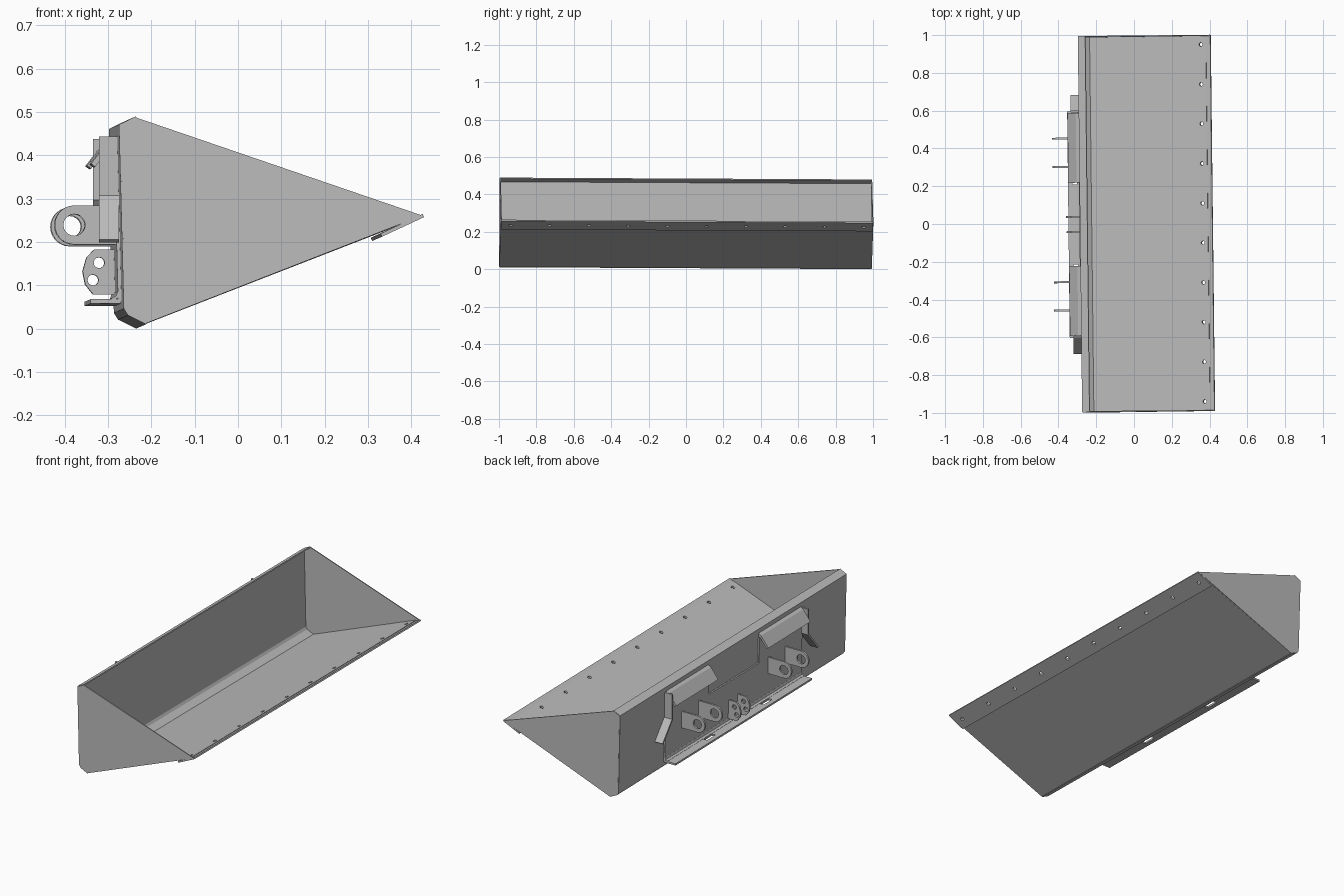
import bpy, bmesh, math
from mathutils import Matrix, Vector

if "Cube" in bpy.data.objects:
    bpy.data.objects.remove(bpy.data.objects["Cube"])

steel = bpy.data.materials.new("grey_steel")
steel.diffuse_color = (0.5, 0.5, 0.5, 1)
steel.use_nodes = True
steel.node_tree.nodes["Principled BSDF"].inputs["Base Color"].default_value = steel.diffuse_color

# Slight resting tilt shared by every part
POSE = (Matrix.Translation((0, 0, 0.002)) @ Matrix.Rotation(0.0115, 4, 'Z')
        @ Matrix.Rotation(-0.005, 4, 'X'))


def frame(origin, u, v):
    """Matrix placing a flat outline's u and v axes in space."""
    u, v = Vector(u).normalized(), Vector(v).normalized()
    m = Matrix((u, v, u.cross(v))).transposed().to_4x4()
    m.translation = origin
    return m


def circle(cx, cy, r, n=16):
    return [(cx + r * math.cos(2 * math.pi * i / n),
             cy + r * math.sin(2 * math.pi * i / n)) for i in range(n)]


def rect(u0, u1, v0, v1):
    return [(u0, v0), (u1, v0), (u1, v1), (u0, v1)]


def finish(name, mesh):
    mesh.transform(POSE)
    mesh.materials.clear()
    mesh.materials.append(steel)
    obj = bpy.data.objects.new(name, mesh)
    bpy.context.collection.objects.link(obj)
    return obj


def plate(name, outline, thick, matrix, holes=()):
    """Flat plate with holes, cut from a filled curve."""
    cu = bpy.data.curves.new(name + "_outline", 'CURVE')
    cu.dimensions, cu.fill_mode, cu.extrude = '2D', 'BOTH', thick / 2
    for loop in [outline, *holes]:
        sp = cu.splines.new('POLY')
        sp.points.add(len(loop) - 1)
        for p, (u, v) in zip(sp.points, loop):
            p.co = (u, v, 0, 1)
        sp.use_cyclic_u = True
    tmp = bpy.data.objects.new(name + "_outline", cu)
    bpy.context.collection.objects.link(tmp)
    bpy.context.view_layer.update()
    dg = bpy.context.evaluated_depsgraph_get()
    mesh = bpy.data.meshes.new_from_object(tmp.evaluated_get(dg))
    bpy.data.objects.remove(tmp)
    bm = bmesh.new()
    bm.from_mesh(mesh)
    bmesh.ops.remove_doubles(bm, verts=bm.verts, dist=1e-5)
    bmesh.ops.recalc_face_normals(bm, faces=bm.faces)
    bm.to_mesh(mesh)
    bm.free()
    for f in mesh.polygons:
        f.use_smooth = False
    mesh.transform(matrix)
    return finish(name, mesh)


def folded(name, path, sweep, thick):
    """Bent sheet: a path swept along a vector and thickened."""
    bm = bmesh.new()
    a = [bm.verts.new(p) for p in path]
    b = [bm.verts.new(Vector(p) + Vector(sweep)) for p in path]
    for i in range(len(path) - 1):
        bm.faces.new((a[i], a[i + 1], b[i + 1], b[i]))
    mesh = bpy.data.meshes.new(name)
    bm.to_mesh(mesh)
    bm.free()
    obj = finish(name, mesh)
    mod = obj.modifiers.new("thickness", 'SOLIDIFY')
    mod.thickness, mod.offset, mod.use_even_offset = thick, 0, True
    return obj


def side(y):
    return frame((0, y, 0), (1, 0, 0), (0, 0, 1))


# Bucket back with top flange and lower bend
back = [(-0.246, 0.480), (-0.283, 0.462), (-0.272, 0.040), (-0.263, 0.026), (-0.222, 0.006)]
folded("bucket_back", [(x, -0.995, z) for x, z in back], (0, 1.99, 0), 0.006)

# End plates
for tag, y in (("front", -0.993), ("rear", 0.993)):
    plate(tag + "_end_plate", back + [(0.414, 0.254)], 0.006, side(y))

# Floor and bolted cutting edge with matching holes
slope = math.atan2(0.248, 0.638)
along = Vector((math.cos(slope), 0, math.sin(slope)))
up = Vector((-math.sin(slope), 0, math.cos(slope)))
start = Vector((-0.222, 0, 0.006))
bolt_y = [-0.945 + 0.21 * i for i in range(10)]
plate("bucket_floor", rect(0, 0.66, -0.99, 0.99), 0.005,
      frame(start + up * 0.0025, along, (0, 1, 0)),
      [circle(0.63, y, 0.01, 12) for y in bolt_y])
plate("cutting_edge", rect(0, 0.107, -0.995, 0.995), 0.008,
      frame(start + along * 0.578 - up * 0.007, along + up * 0.065, (0, 1, 0)),
      [circle(0.052, y, 0.01, 12) for y in bolt_y])

# U-shaped mounting plate on the back
u_shape = [(-0.6, 0.058), (0.6, 0.058), (0.6, 0.43), (0.22, 0.43),
           (0.22, 0.28), (-0.22, 0.28), (-0.22, 0.43), (-0.6, 0.43)]
plate("mounting_plate", u_shape, 0.008, frame((-0.278, 0, 0), (0, 1, 0), (-0.026, 0, 1)))

# Lower shelf with two latch slots, and its bend
plate("lower_shelf", rect(-0.347, -0.277, -0.6, 0.6), 0.01,
      frame((0, 0, 0.058), (1, 0, 0), (0, 1, 0)),
      [rect(-0.322, -0.3, *sorted((s * 0.212, s * 0.285))) for s in (-1, 1)])
folded("shelf_bend", [(-0.282, -0.6, 0.08), (-0.286, -0.6, 0.068), (-0.298, -0.6, 0.062)],
       (0, 1.2, 0), 0.006)

# Upper hooks and flared guide wings
for tag, s in (("front", -1), ("rear", 1)):
    folded(tag + "_hook", [(x, s * 0.22, z) for x, z in
           ((-0.282, 0.436), (-0.298, 0.428), (-0.341, 0.372))], (0, s * 0.37, 0), 0.012)
    folded(tag + "_guide_wing", [(-0.328, s * y, z) for y, z in
           ((0.597, 0.438), (0.597, 0.30), (0.682, 0.197))], (0.046, 0, 0), 0.01)

# Four large pin lugs with rounded ends
arc = [(-0.383 + 0.045 * math.cos(t), 0.235 + 0.045 * math.sin(t))
       for t in [math.pi * (0.5 + i / 14) for i in range(15)]]
for i, y in enumerate((-0.455, -0.305, 0.305, 0.455)):
    plate("pin_lug_%d" % (i + 1), [(-0.278, 0.28)] + arc + [(-0.278, 0.19)], 0.01,
          side(y), [circle(-0.383, 0.235, 0.025, 20)])

# Two centre lugs with a pair of holes each
d_shape = [(-0.276, 0.18), (-0.333, 0.18), (-0.350, 0.162), (-0.359, 0.13),
           (-0.353, 0.1), (-0.335, 0.077), (-0.276, 0.077)]
for i, y in enumerate((-0.04, 0.04)):
    plate("centre_lug_%d" % (i + 1), d_shape, 0.01, side(y),
          [circle(-0.321, 0.15, 0.0125), circle(-0.335, 0.11, 0.0125)])
